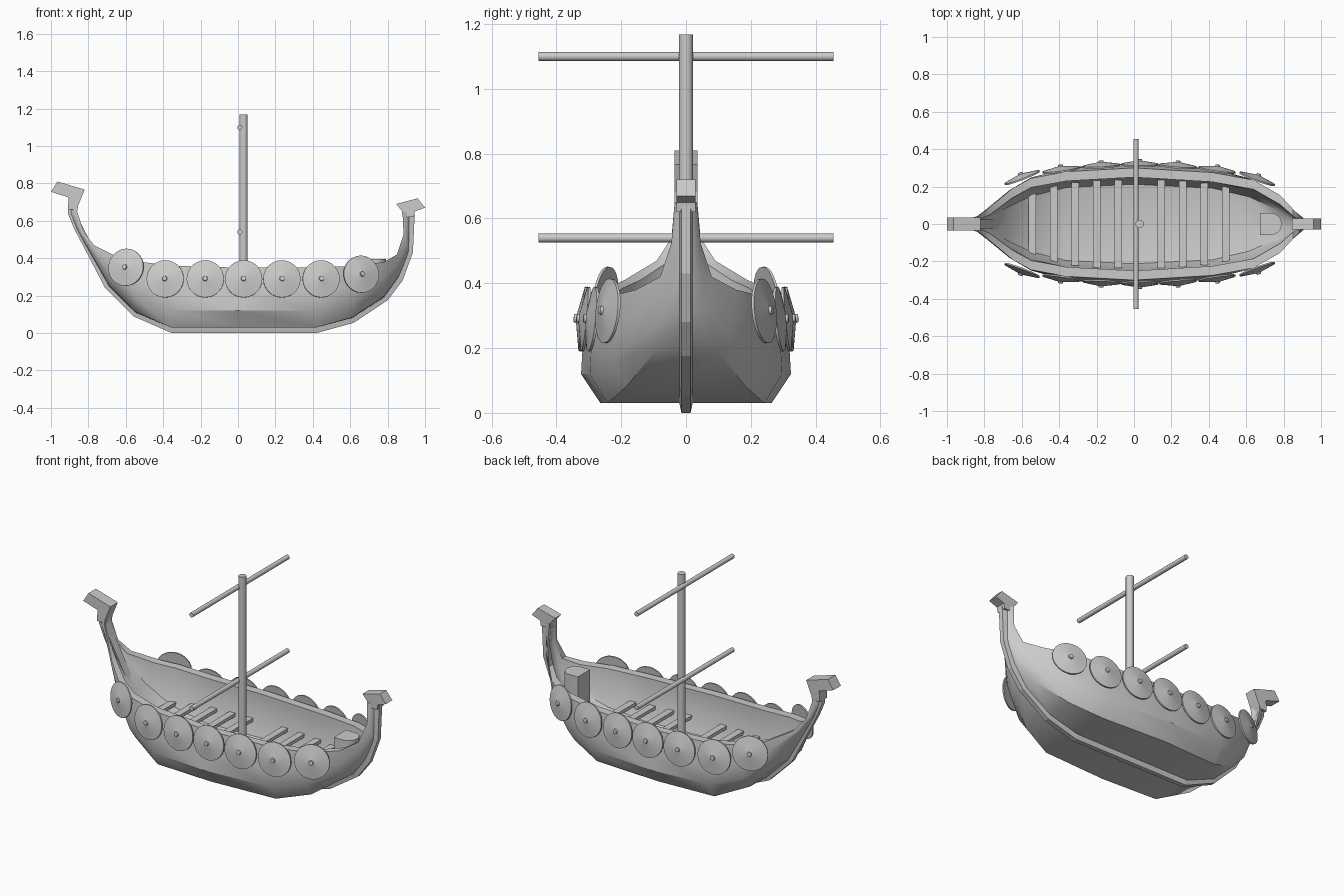
import bpy, bmesh, math
from mathutils import Vector, Matrix

cube = bpy.data.objects.get("Cube")
if cube:
    bpy.data.objects.remove(cube, do_unlink=True)

grey = bpy.data.materials.new("plain_grey")
grey.use_nodes = True
grey.diffuse_color = (0.6, 0.6, 0.6, 1)
grey.node_tree.nodes["Principled BSDF"].inputs["Base Color"].default_value = (0.6, 0.6, 0.6, 1)


def finish(name, bm, angle=None):
    """Turn a bmesh into a named object, optionally smooth shaded."""
    bmesh.ops.recalc_face_normals(bm, faces=bm.faces)
    mesh = bpy.data.meshes.new(name)
    bm.to_mesh(mesh)
    bm.free()
    mesh.materials.append(grey)
    obj = bpy.data.objects.new(name, mesh)
    bpy.context.collection.objects.link(obj)
    if angle:
        bpy.ops.object.select_all(action='DESELECT')
        obj.select_set(True)
        bpy.context.view_layer.objects.active = obj
        bpy.ops.object.shade_smooth_by_angle(angle=math.radians(angle))
    return obj


def loft(bm, rows, closed=False):
    """Skin a list of equally long point rows."""
    verts = [[bm.verts.new(p) for p in row] for row in rows]
    for a, b in zip(verts, verts[1:]):
        n = len(a)
        for i in range(n if closed else n - 1):
            j = (i + 1) % n
            bm.faces.new((a[i], a[j], b[j], b[i]))
    if closed:
        bm.faces.new(verts[0])
        bm.faces.new(verts[-1])


def side_plate(name, outline, half):
    """Extrude an x-z outline across the centre line."""
    bm = bmesh.new()
    loft(bm, [[(x, y, z) for x, z in outline] for y in (-half, half)], closed=True)
    return finish(name, bm)


def rod(name, radius, start, end, sides=12):
    a, b = Vector(start), Vector(end)
    bm = bmesh.new()
    turn = (b - a).to_track_quat('Z', 'Y').to_matrix().to_4x4()
    bmesh.ops.create_cone(bm, cap_ends=True, segments=sides, radius1=radius, radius2=radius,
                          depth=(b - a).length, matrix=Matrix.Translation((a + b) / 2) @ turn)
    return finish(name, bm, 40)


# Ribs: keel x, keel z, rail x, rail half width, rail z, fullness, inner depth
ribs = [
    (-.895, .72, -.85, .035, .71, 0, .1),
    (-.90, .64, -.86, .035, .65, 0, .15),
    (-.865, .56, -.825, .045, .54, 0, .25),
    (-.815, .47, -.77, .09, .47, .1, .5),
    (-.69, .25, -.65, .19, .41, .4, .75),
    (-.55, .11, -.55, .245, .385, .75, .82),
    (-.36, .03, -.36, .28, .36, 1, .84),
    (.0, .03, .0, .30, .35, 1, .84),
    (.42, .03, .42, .275, .35, 1, .84),
    (.61, .08, .64, .235, .36, .8, .82),
    (.78, .19, .78, .155, .38, .45, .75),
    (.86, .30, .85, .08, .42, .15, .5),
    (.915, .43, .885, .045, .525, 0, .25),
    (.925, .64, .88, .035, .65, 0, .1),
]


def rib_loop(kx, kz, gx, gy, gz, full, depth):
    """Closed section: outer skin, rail and inner skin."""
    def mix(a, b):
        return a + (b - a) * full

    def point(y, f):
        return (kx + (gx - kx) * f, y, kz + (gz - kz) * f)

    outer = [point(gy * mix(.35, .88), mix(.06, 0)),
             point(gy * mix(.65, 1.08), .28),
             point(gy * mix(.88, 1.06), .6),
             point(gy, 1)]
    iy = max(gy - .05, gy * .55)
    inner = [point(iy, 1),
             point(iy * mix(.8, 1.02), 1 - depth * .45),
             point(iy * mix(.5, .85), 1 - depth * .9)]
    half = outer + inner
    mirrored = [(x, -y, z) for x, y, z in reversed(half)]
    return [point(0, 0)] + half + [point(0, 1 - depth)] + mirrored


bm = bmesh.new()
loft(bm, [rib_loop(*r) for r in ribs], closed=True)
finish("hull", bm, 35)

# Keel strip following the stem, bottom and stern
path = [(-.905, .725), (-.91, .64), (-.875, .555), (-.83, .47), (-.71, .24), (-.56, .09),
        (-.355, 0), (.42, 0), (.62, .055), (.80, .175), (.88, .28), (.935, .43), (.945, .64)]
rows = []
for i, (x, z) in enumerate(path):
    a, b = path[max(i - 1, 0)], path[min(i + 1, len(path) - 1)]
    d = Vector((b[0] - a[0], b[1] - a[1])).normalized()
    ix, iz = x - d.y * .045, z + d.x * .045
    rows.append([(x, -.014, z), (x, .014, z), (ix, .024, iz), (ix, -.024, iz)])
bm = bmesh.new()
loft(bm, rows, closed=True)
finish("keel", bm)

# Carved stem ends
side_plate("prow_head", [(-1, .755), (-.965, .81), (-.82, .767), (-.845, .705),
                         (-.865, .66), (-.91, .66), (-.905, .725)], .035)
side_plate("stern_head", [(.845, .69), (.96, .72), (1, .67), (.945, .65),
                          (.94, .62), (.88, .62), (.875, .655)], .03)

# Rowing benches, leaving a gap around the mast
for i in range(10):
    x = -.545 + i * .115
    if i == 5:
        continue
    half = .235 - .16 * max(0, abs(x - .02) - .25)
    bm = bmesh.new()
    bmesh.ops.create_cube(bm, size=1, matrix=Matrix.Translation((x, 0, .19))
                          @ Matrix.Diagonal((.04, 2 * half, .02, 1)))
    finish("bench", bm)

# Steering post block with a rounded aft end
outline = [(.675, .058), (.675, -.058)]
for k in range(9):
    t = -math.pi / 2 + math.pi * k / 8
    outline.append((.735 + .055 * math.cos(t), .058 * math.sin(t)))
bm = bmesh.new()
loft(bm, [[(x, y, z) for x, y in outline] for z in (.2, .395)], closed=True)
finish("stern_block", bm, 35)

# Mast and yards
rod("mast", .022, (.03, 0, .06), (.03, 0, 1.168), 16)
for label, z in (("upper", 1.1), ("lower", .54)):
    rod(label + "_yard", .014, (.01, -.455, z), (.01, .455, z))

# Shields along both rails: x, half width, height, yaw towards the ends
shields = [(-.6, .252, .352, -21), (-.39, .293, .29, -8), (-.175, .315, .29, -3), (.03, .322, .29, 0),
           (.235, .314, .29, 4), (.445, .293, .29, 8), (.66, .245, .315, 20)]
dish = [(.0, .026), (.012, .024), (.014, .016), (.1, 0), (.1, -.008), (0, -.006)]
for side, label in ((1, "left"), (-1, "right")):
    for x, y, z, yaw in shields:
        bm = bmesh.new()
        loop = [bm.verts.new((r, 0, h)) for r, h in dish]
        edges = [bm.edges.new(pair) for pair in zip(loop, loop[1:])]
        bmesh.ops.spin(bm, geom=loop + edges, cent=(0, 0, 0), axis=(0, 0, 1),
                       angle=2 * math.pi, steps=28, use_merge=True)
        bmesh.ops.remove_doubles(bm, verts=bm.verts, dist=.0005)
        yaw = math.radians(yaw)
        normal = Vector((math.sin(yaw), side * math.cos(yaw), .1))
        bm.transform(Matrix.Translation((x, side * y, z))
                     @ normal.to_track_quat('Z', 'Y').to_matrix().to_4x4())
        finish(label + "_shield", bm, 30)
